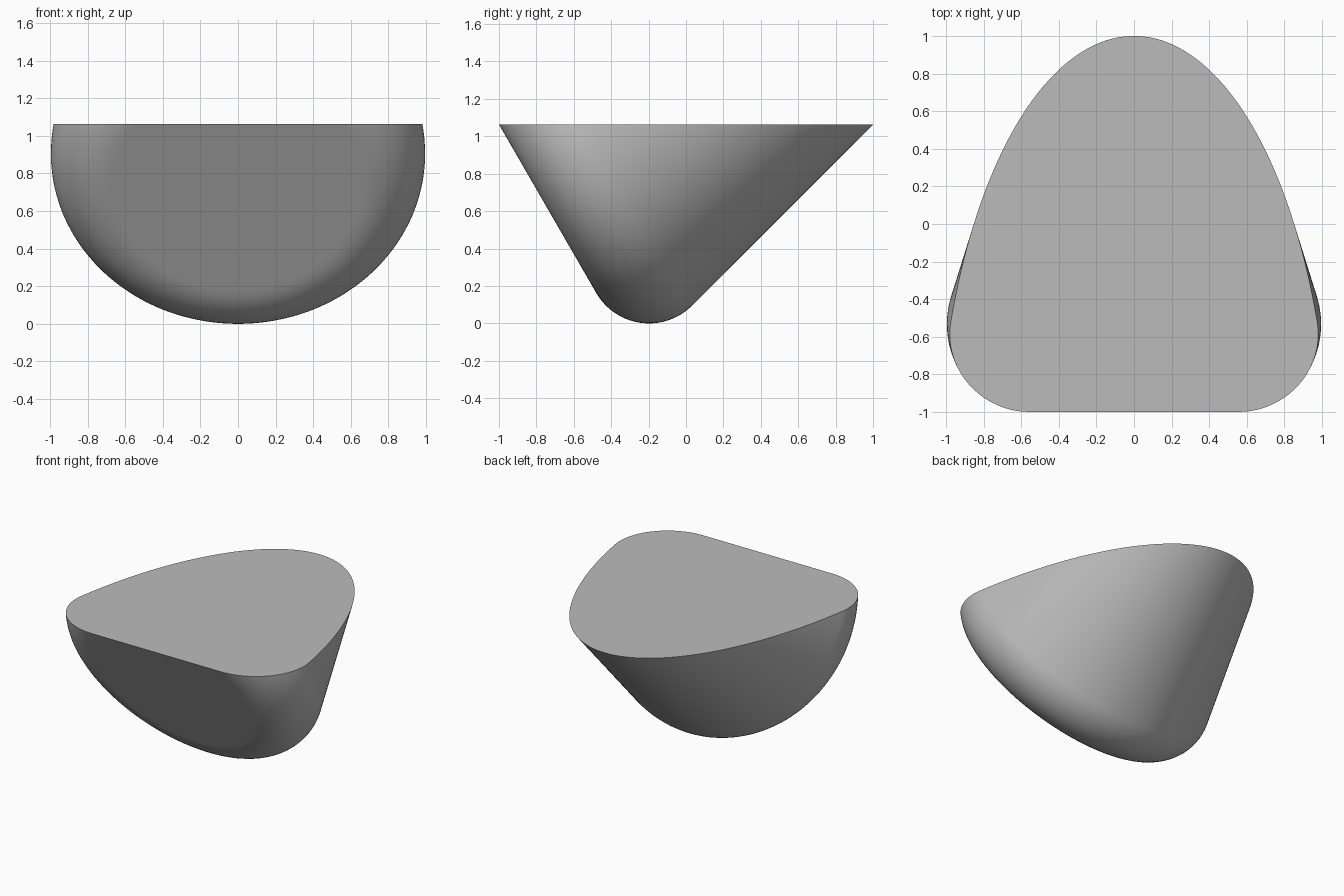
import bpy
import bmesh
from math import sin, cos, tan, pi, radians
from mathutils import Vector

cube = bpy.data.objects.get("Cube")
if cube:
    bpy.data.objects.remove(cube, do_unlink=True)

TOP = 1.063          # height of the level cut
FILLET = 0.326       # rounding of the front rim
FLAT = 0.67          # radius of the flat front disc
TAPER = radians(15)  # half angle of the cone
SEGMENTS = 160
STEPS = 20

# Tilted axis: back and up at 30 degrees
axis = Vector((0, cos(radians(30)), sin(radians(30))))
down = Vector((0, sin(radians(30)), -cos(radians(30))))
origin = Vector((0, -1, TOP)) + down * (1.04 - FLAT)

# Profile as (distance along axis, radius): disc, rounded rim, cone
profile = [(0, 0), (0, FLAT * 0.97)]
for i in range(STEPS + 1):
    a = (pi / 2 + TAPER) * i / STEPS
    profile.append((FILLET * (1 - cos(a)), FLAT + FILLET * sin(a)))
u, r = profile[-1]
profile.append((2, r - (2 - u) * tan(TAPER)))

# Revolve the profile
bm = bmesh.new()
verts = [bm.verts.new(origin + axis * u + down * r) for u, r in profile]
edges = [bm.edges.new(pair) for pair in zip(verts, verts[1:])]
bmesh.ops.spin(bm, geom=verts + edges, cent=origin, axis=axis,
               angle=2 * pi, steps=SEGMENTS, use_merge=True)
bmesh.ops.remove_doubles(bm, verts=bm.verts[:], dist=0.0001)

# Level cut and flat top
cut = bmesh.ops.bisect_plane(
    bm, geom=bm.verts[:] + bm.edges[:] + bm.faces[:], dist=0.00001,
    plane_co=(0, 0, TOP), plane_no=(0, 0, 1), clear_outer=True)
rim = [e for e in bm.edges if e.is_boundary]
bmesh.ops.holes_fill(bm, edges=rim, sides=0)
bmesh.ops.recalc_face_normals(bm, faces=bm.faces[:])

mesh = bpy.data.meshes.new("cut_cone_body")
bm.to_mesh(mesh)
bm.free()
body = bpy.data.objects.new("cut_cone_body", mesh)
bpy.context.collection.objects.link(body)

# Plain grey
grey = bpy.data.materials.new("plain grey")
grey.use_nodes = True
colour = (0.5, 0.5, 0.5, 1)
grey.diffuse_color = colour
grey.node_tree.nodes["Principled BSDF"].inputs["Base Color"].default_value = colour
mesh.materials.append(grey)

# Smooth sides, sharp top rim
bpy.ops.object.select_all(action="DESELECT")
body.select_set(True)
bpy.context.view_layer.objects.active = body
bpy.ops.object.shade_smooth_by_angle(angle=radians(30))
